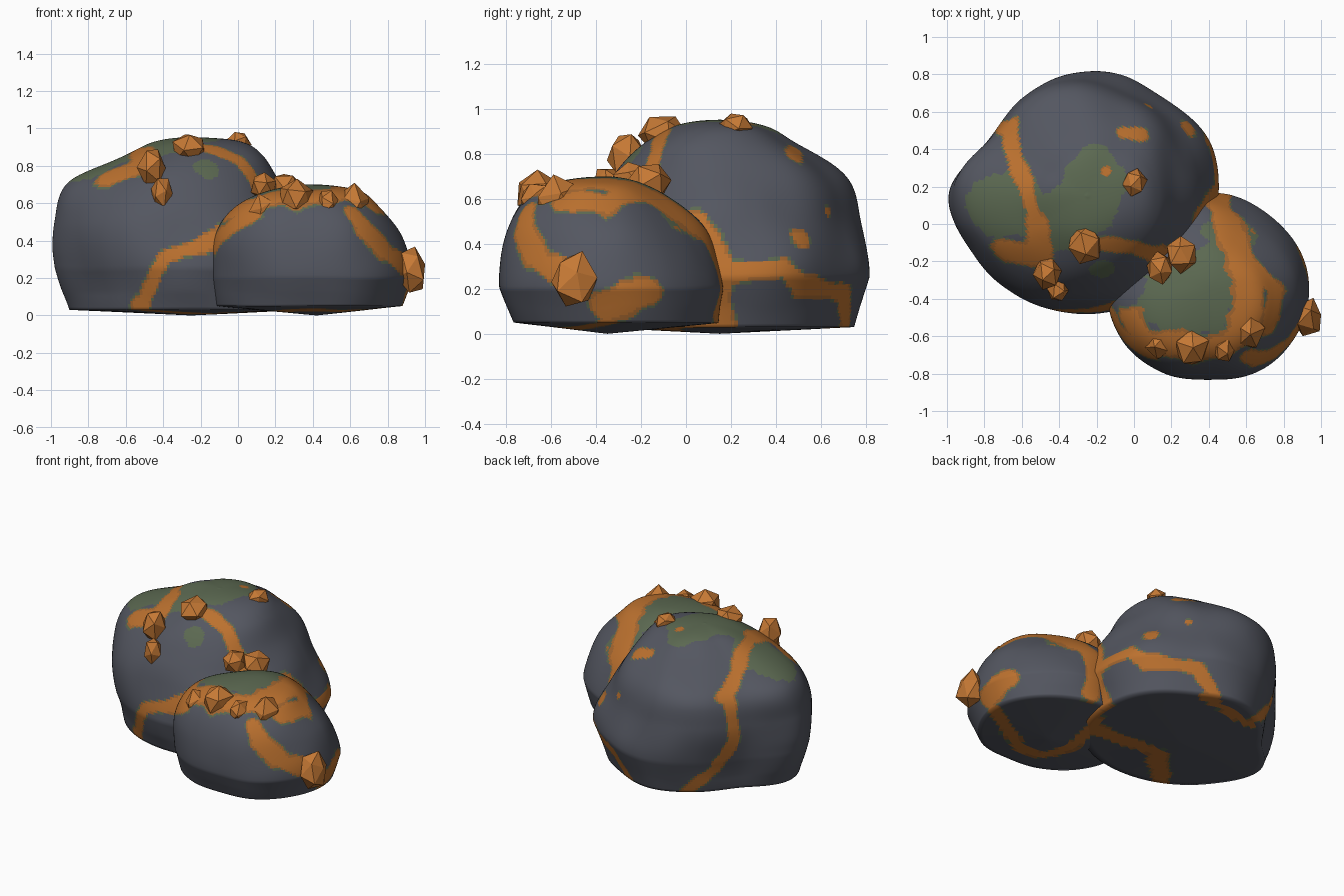
import bpy, bmesh, math, random
from mathutils import Vector, Matrix, noise
from mathutils.kdtree import KDTree
from mathutils.bvhtree import BVHTree

if "Cube" in bpy.data.objects:
    bpy.data.objects.remove(bpy.data.objects["Cube"])

random.seed(4)


def material(name, rgb):
    m = bpy.data.materials.new(name)
    m.diffuse_color = (*rgb, 1)
    m.use_nodes = True
    m.node_tree.nodes["Principled BSDF"].inputs["Base Color"].default_value = m.diffuse_color
    return m


STONE = material("slate stone", (0.088, 0.094, 0.118))
ORE = material("orange ore", (0.50, 0.165, 0.028))
DARK_ORE = material("dark ore edge", (0.37, 0.135, 0.030))
MOSS = material("green tarnish", (0.105, 0.140, 0.082))
CRYSTAL = material("ore crystal", (0.56, 0.190, 0.035))


def spline(p0, p1, p2, p3, t):
    return 0.5 * (2 * p1 + (p2 - p0) * t + (2 * p0 - 5 * p1 + 4 * p2 - p3) * t * t
                  + (3 * p1 - p0 - 3 * p2 + p3) * t ** 3)


def around(radii, u):
    n, i = len(radii), int(u)
    return spline(radii[i - 1], radii[i % n], radii[(i + 1) % n], radii[(i + 2) % n], u - i)


def project(kind, p, centre, bvh):
    """'top'/'under': drop (x, y) on to the rock; 'side': shoot inward at (degrees, height)."""
    if kind == "side":
        a = math.radians(p.x)
        way = Vector((-math.cos(a), -math.sin(a), 0))
        start = Vector((*centre, p.y)) - 3 * way
    else:
        way = Vector((0, 0, -1 if kind == "top" else 1))
        start = Vector((p.x, p.y, 0)) - 3 * way
    return bvh.ray_cast(start, way)[0]


def samples(paths, centre, bvh):
    out = []
    for kind, radius, *pts in paths:
        pts = [Vector(p) for p in pts]
        if len(pts) == 1:
            pts *= 2
        for a, b in zip(pts, pts[1:]):
            for k in range(15):
                hit = project(kind, a.lerp(b, k / 14), centre, bvh)
                if hit:
                    out.append((hit, radius))
    kd = KDTree(len(out))
    for i, (p, r) in enumerate(out):
        kd.insert(p, i)
    kd.balance()
    return out, kd


def nearness(co, data):
    out, kd = data
    return min((d / out[i][1] for _, i, d in kd.find_range(co, 0.22)), default=9)


def rock(name, centre, outline, levels, top, veins, tarnish, seg=240, sub=14):
    """Boulder: one outline scaled and shifted through levels (height, scale, dx, dy)."""
    bm = bmesh.new()
    levels = [(0, 0, 0, 0)] + levels + [(top, 0, 0, 0)]
    rows = []
    for j in range(len(levels) - 1):
        for k in range(sub):
            if j == k == 0:
                continue
            row = []
            for s in range(seg):
                ang = 2 * math.pi * s / seg
                side = Vector((math.cos(ang), math.sin(ang), 0))
                r = around(outline, len(outline) * s / seg)
                q = [side * r * sc + Vector((centre[0] + dx, centre[1] + dy, z))
                     for z, sc, dx, dy in (levels[min(max(i, 0), len(levels) - 1)]
                                           for i in range(j - 1, j + 3))]
                if j == len(levels) - 2:      # mirror past the summit
                    q[3] = 2 * q[2] - q[1]
                    q[3].z = q[1].z
                p = q[1].lerp(q[2], k / sub) if j < 2 else spline(*q, k / sub)
                bump = 0.03 * noise.noise(p * 3.2) * min(1, p.z * 8)
                p += (side * r + Vector((0, 0, 0.3))) * bump
                p.z = max(p.z, 0)
                row.append(bm.verts.new(p))
            rows.append(row)
    for a, b in zip(rows, rows[1:]):
        for s in range(seg):
            bm.faces.new((a[s - 1], a[s], b[s], b[s - 1]))
    low, high = bm.verts.new((*centre, 0)), bm.verts.new((*centre, top))
    for s in range(seg):
        bm.faces.new((low, rows[0][s], rows[0][s - 1]))
        bm.faces.new((high, rows[-1][s - 1], rows[-1][s]))
    bm.normal_update()
    # ore veins and tarnish by distance from the drawn paths
    bvh = BVHTree.FromBMesh(bm)
    ore, moss = samples(veins, centre, bvh), samples(tarnish, centre, bvh)
    for f in bm.faces:
        c = f.calc_center_median()
        wob = 1 + 0.4 * noise.noise(c * 8) + 0.15 * noise.noise(c * 20)
        d = nearness(c, ore) * wob
        if d < 0.82:
            f.material_index = 1
        elif d < 1.03:
            f.material_index = 2
        elif d < 1.17 or nearness(c, moss) * wob < 1:
            f.material_index = 3
        f.smooth = True
    finish(name, bm, (STONE, ORE, DARK_ORE, MOSS))


def finish(name, bm, mats):
    me = bpy.data.meshes.new(name)
    bm.to_mesh(me)
    bm.free()
    for m in mats:
        me.materials.append(m)
    bpy.context.collection.objects.link(bpy.data.objects.new(name, me))


# large boulder: front, left, crest, right, back and underside veins, then spots
large_veins = [
    ("side", .042, (243, .03), (257, .32), (275, .37), (294, .5)),
    ("top", .075, (-.68, -.14), (-.5, -.18), (-.52, 0)),
    ("top", .045, (-.52, 0), (-.58, .2), (-.66, .42), (-.66, .52)),
    ("side", .042, (141, .65), (143, .4), (131, .2), (113, .03)),
    ("top", .045, (-.25, -.1), (0, -.13), (.15, -.17), (.3, -.1), (.38, .03)),
    ("side", .06, (-10, .5), (0, .3), (0, .05)),
    ("side", .045, (0, .27), (24, .29), (32, .21), (60, .18), (72, .03)),
    ("under", .035, (-.02, .66), (-.25, .62), (-.5, .57)),
    ("under", .06, (.38, .08), (.26, -.11), (-.23, -.05), (-.52, -.36)),
    ("top", .045, (-.05, .49), (.04, .48)), ("top", .03, (.08, .63)),
    ("side", .05, (34, .42)), ("top", .03, (-.15, .28))]
large_tarnish = [("top", .17, (-.75, .1), (-.62, .08)),
                 ("top", .17, (-.42, 0), (-.25, .12), (-.22, .22)), ("top", .065, (-.16, -.24))]
rock("large_boulder", (-.25, .15),
     [.70, .70, .66, .68, .63, .61, .75, .70, .66, .64, .66, .70],
     [(.03, .88, .01, 0), (.25, .98, .02, 0), (.5, .92, -.05, .01), (.7, .79, -.07, .04),
      (.85, .51, .02, 0), (.93, .3, .03, .01)], .955, large_veins, large_tarnish)

# small boulder: front rim, right drop, crest band, right patch, underside
small_veins = [
    ("side", .065, (196, .4), (210, .47), (224, .54)),
    ("top", .075, (-.02, -.52), (.06, -.63), (.3, -.67), (.48, -.66), (.6, -.58)),
    ("side", .055, (298, .55), (309, .43), (324, .32), (341, .25)),
    ("top", .095, (.6, -.58), (.63, -.3), (.5, .02)),
    ("side", .06, (80, .52), (86, .4), (84, .1)),
    ("top", .06, (.64, -.22), (.75, -.35), (.72, -.55)),
    ("side", .07, (359, .12), (369, .16), (380, .18)),
    ("under", .05, (.26, -.11), (.21, -.38), (.29, -.57), (.42, -.6), (.64, -.47), (.86, -.35))]
small_tarnish = [("top", .18, (.2, -.4), (.35, -.4), (.42, -.27)), ("top", .07, (.42, -.03))]
rock("small_boulder", (.42, -.35),
     [.52, .51, .495, .52, .5, .5, .56, .55, .51, .475, .505, .51],
     [(.05, .92, -.02, .02), (.2, 1, 0, 0), (.42, .92, -.03, -.02), (.58, .71, -.04, -.05),
      (.67, .43, -.01, -.05)], .70, small_veins, small_tarnish)

# faceted ore crystals: x, y, z, size, height stretch
crystals = [
    (-.46, -.26, .79, .09, 1.3), (-.41, -.35, .66, .07, 1.3), (-.26, -.1, .89, .11, .8),
    (0, .22, .925, .078, .8), (.14, -.24, .69, .09, .9), (.25, -.16, .68, .1, .85),
    (.14, -.64, .55, .09, 1.1), (.31, -.66, .62, .11, 1), (.48, -.67, .6, .075, 1.1),
    (.61, -.57, .58, .105, 1.15), (.93, -.5, .24, .1, 1.25)]
for n, (x, y, z, size, tall) in enumerate(crystals, 1):
    bm = bmesh.new()
    bmesh.ops.create_icosphere(bm, subdivisions=1, radius=size)
    turn = Matrix.Rotation(random.uniform(0, 6), 3,
                           Vector((random.random(), random.random(), 1)).normalized())
    for v in bm.verts:
        p = (turn @ v.co) * random.uniform(.92, 1.12)
        v.co = (min(x + p.x * .85, 1), y + p.y, z + p.z * tall)
    finish(f"crystal_{n}", bm, (CRYSTAL,))
